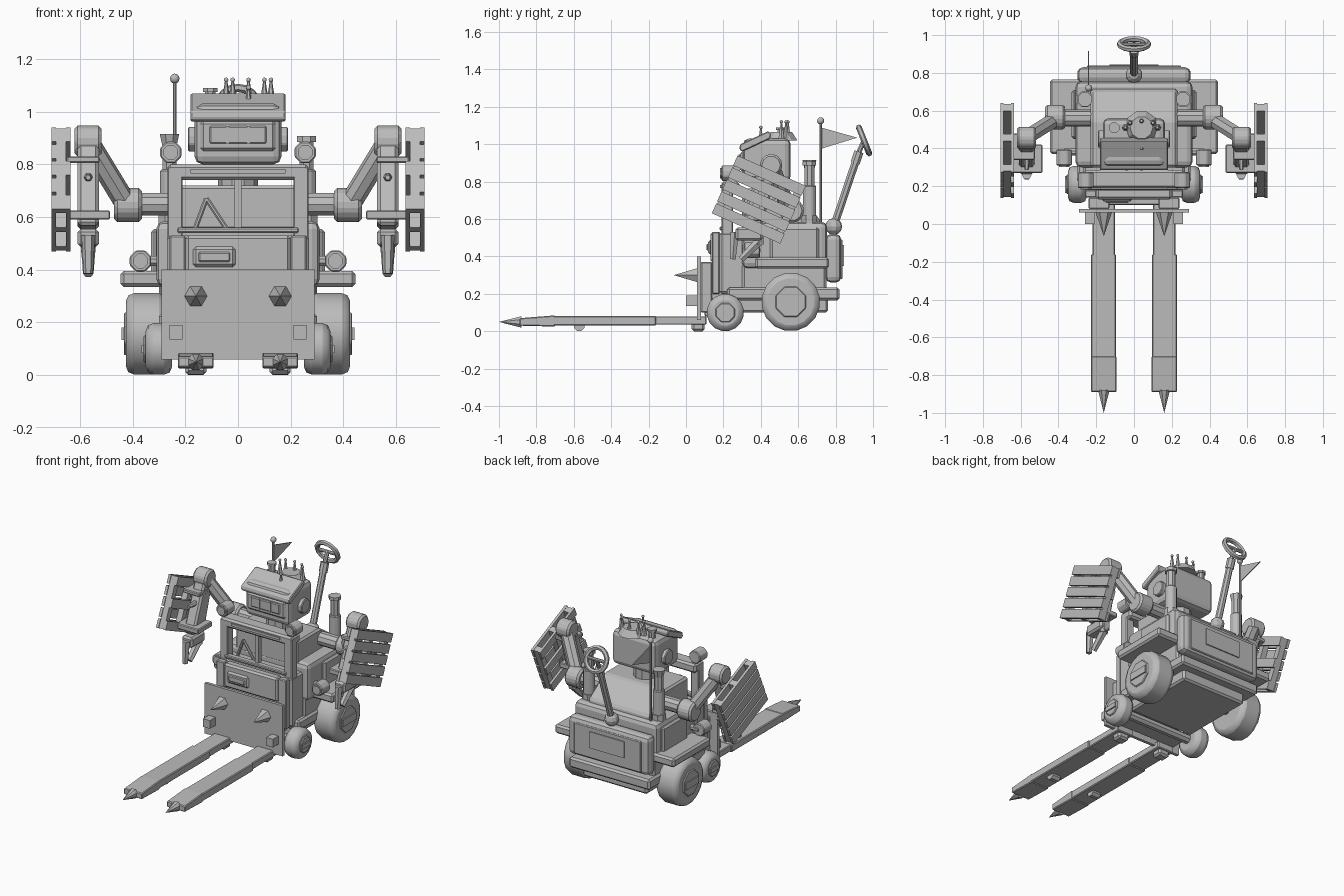
import bpy, bmesh, math
from mathutils import Vector, Matrix

cube = bpy.data.objects.get("Cube")
if cube:
    bpy.data.objects.remove(cube)

GREY = (.5, .5, .5, 1)
mat = bpy.data.materials.new("plain grey")
mat.use_nodes = True
mat.diffuse_color = GREY
mat.node_tree.nodes["Principled BSDF"].inputs["Base Color"].default_value = GREY

# Bevel widths
CRISP, SOFT, ROUNDED = .005, .012, .03


def finish(name, bm, bevel=None, pair=False):
    bmesh.ops.recalc_face_normals(bm, faces=bm.faces)
    mesh = bpy.data.meshes.new(name)
    bm.to_mesh(mesh)
    bm.free()
    mesh.materials.append(mat)
    ob = bpy.data.objects.new(name, mesh)
    bpy.context.collection.objects.link(ob)
    if bevel:
        modifier = ob.modifiers.new("bevel", 'BEVEL')
        modifier.width = bevel
        modifier.segments = 2 if bevel >= ROUNDED else 1
    if pair:
        modifier = ob.modifiers.new("mirror", 'MIRROR')
        modifier.use_mirror_merge = False
    return ob


def add_box(bm, x, y, z, matrix=Matrix()):
    low, high = (Vector(corner) for corner in zip(x, y, z))
    place = Matrix.Translation((low + high) / 2) @ Matrix.Diagonal(high - low).to_4x4()
    bmesh.ops.create_cube(bm, size=1, matrix=matrix @ place)


def box(name, x, y, z, bevel=None, pair=False):
    bm = bmesh.new()
    add_box(bm, x, y, z)
    return finish(name, bm, bevel, pair)


def wide_box(name, half_width, y, z, bevel=None):
    return box(name, (-half_width, half_width), y, z, bevel)


def rod(name, start, end, radius, tip=None, sides=8, bevel=None, pair=False):
    start, end = Vector(start), Vector(end)
    axis = end - start
    turn = axis.to_track_quat('Z', 'Y').to_matrix().to_4x4() @ Matrix.Rotation(math.pi / sides, 4, 'Z')
    bm = bmesh.new()
    bmesh.ops.create_cone(bm, cap_ends=True, segments=sides, radius1=radius,
                          radius2=radius if tip is None else tip, depth=axis.length,
                          matrix=Matrix.Translation((start + end) / 2) @ turn)
    return finish(name, bm, bevel, pair)


def upright(name, x, y, z, radius, tip=None, **options):
    return rod(name, (x, y, z[0]), (x, y, z[1]), radius, tip, **options)


def crosswise(name, x, y, z, radius, **options):
    return rod(name, (x[0], y, z), (x[1], y, z), radius, **options)


def lengthwise(name, x, y, z, radius, tip=None, **options):
    return rod(name, (x, y[0], z), (x, y[1], z), radius, tip, **options)


def ball(name, centre, radius):
    bm = bmesh.new()
    bmesh.ops.create_uvsphere(bm, u_segments=10, v_segments=6, radius=radius, matrix=Matrix.Translation(centre))
    return finish(name, bm)


def side_profile(name, x, points, bevel=None, pair=False):
    bm = bmesh.new()
    face = bm.faces.new([bm.verts.new((x[0], y, z)) for y, z in points])
    made = bmesh.ops.extrude_face_region(bm, geom=[face], use_keep_orig=True)["geom"]
    moved = [v for v in made if isinstance(v, bmesh.types.BMVert)]
    bmesh.ops.translate(bm, vec=(x[1] - x[0], 0, 0), verts=moved)
    return finish(name, bm, bevel, pair)


# Forks with spiked tips
box("fork_rear", (.1, .22), (-.2, .11), (.035, .08), CRISP, pair=True)
box("fork_sleeve", (.095, .228), (-.72, -.16), (.03, .082), CRISP, pair=True)
side_profile("fork_toe", (.092, .228), [(-.7, .025), (-.7, .085), (-.89, .07), (-.89, .03)], CRISP, pair=True)
lengthwise("fork_spike", .16, (-.88, -1), .05, .033, tip=0, pair=True)
crosswise("fork_roller", (.13, .19), -.57, .03, .03, pair=True)
box("fork_heel", (.12, .2), (.03, .1), (0, .05), SOFT, pair=True)

# Front plate, spikes and mast
wide_box("front_plate", .29, (.06, .08), (.06, .4))
lengthwise("plate_spike", .16, (.06, -.065), .3, .043, tip=0, sides=6, pair=True)
box("plate_block", (.21, .26), (0, .06), (.135, .19), pair=True)
box("mast_rail", (.13, .24), (.08, .14), (.1, .37), CRISP, pair=True)
for row in range(3):
    bottom = .08 + row * .09
    wide_box(f"mast_bar_{row}", .23, (.1, .2), (bottom, bottom + .05), CRISP)

# Cab body and open window frame
wide_box("cab_body", .27, (.18, .46), (.2, .53), SOFT)
wide_box("cab_front_panel", .2, (.13, .19), (.37, .53), SOFT)
box("panel_surround", (-.17, -.01), (.118, .14), (.41, .488), SOFT)
box("panel_grille", (-.15, -.03), (.11, .12), (.43, .467), CRISP)
box("cab_pillar", (.21, .268), (.19, .25), (.2, .79), CRISP, pair=True)
box("side_rail", (.2, .26), (.14, .18), (.2, .53), CRISP, pair=True)
wide_box("cab_top_bar", .268, (.19, .285), (.74, .8), SOFT)
wide_box("top_bar_strip", .18, (.183, .19), (.765, .782))
wide_box("window_sill", .23, (.18, .22), (.54, .56), CRISP)
wide_box("window_post", .013, (.2, .23), (.55, .75))
for side, foot in (("left", -.04), ("right", -.165)):
    rod("window_lever_" + side, (foot, .23, .55), (-.12, .23, .67), .01)

# Lamps on the roof corners and the body sides
for place, x, front, z in (("roof", .255, .19, .845), ("side", .37, .31, .433)):
    lengthwise(place + "_lamp", x, (front, front + .085), z, .044, bevel=CRISP, pair=True)
    lengthwise(place + "_lamp_lens", x, (front - .007, front), z, .03, pair=True)
crosswise("side_lamp_arm", (.26, .37), .38, .433, .02, pair=True)

# Chassis, rear body and upper torso
wide_box("chassis", .3, (.22, .82), (.165, .235), SOFT)
wide_box("chassis_belly", .24, (.25, .76), (.1, .18), SOFT)
wide_box("lower_body", .285, (.3, .75), (.22, .36), SOFT)
wide_box("rear_body", .31, (.3, .755), (.335, .585), ROUNDED)
box("body_side_panel", (.3, .33), (.45, .71), (.35, .555), SOFT, pair=True)
side_profile("upper_torso", (-.23, .23),
             [(.3, .55), (.3, .72), (.55, .72), (.71, .61), (.72, .55)], SOFT)
wide_box("counterweight", .3, (.745, .83), (.26, .52), ROUNDED)
wide_box("rear_plate", .25, (.825, .838), (.28, .49), CRISP)
wide_box("rear_hatch", .13, (.835, .845), (.35, .46))
box("fender", (.27, .445), (.37, .765), (.335, .395), SOFT, pair=True)

# Wheels resting on the ground
for end, y, radius, inner, outer in (("front", .21, .1, .25, .35), ("rear", .56, .157, .27, .425)):
    crosswise(end + "_tyres", (inner, outer), y, radius, radius, sides=16, bevel=ROUNDED, pair=True)
    crosswise(end + "_hubs", (inner, outer + .008), y, radius, radius * .56, bevel=CRISP, pair=True)
    reach, half = radius * .45, radius * .15
    box(end + "_hub_bars", (outer, outer + .016), (y - reach, y + reach), (radius - half, radius + half), pair=True)
    crosswise(end + "_axle", (-inner, inner), y, radius, .03)

# Exhaust stacks, capped on the left and flared on the right
STACK_X, STACK_Y = .26, .66
upright("stack_base", STACK_X, STACK_Y, (.57, .62), .045, pair=True)
upright("stack_body", STACK_X, STACK_Y, (.61, .78), .038, bevel=CRISP, pair=True)
upright("stack_pipe", STACK_X, STACK_Y, (.77, .885), .029, pair=True)
upright("left_stack_cap", STACK_X, STACK_Y, (.885, .907), .039)
upright("right_stack_flare", -STACK_X, STACK_Y, (.865, .915), .028, tip=.04)

# Flag
FLAG_X, FLAG_Y = -.24, .72
upright("flag_pole", FLAG_X, FLAG_Y, (.56, 1.12), .008)
ball("flag_pole_knob", (FLAG_X, FLAG_Y, 1.125), .019)
side_profile("flag", (FLAG_X - .003, FLAG_X + .003), [(FLAG_Y, 1.09), (FLAG_Y, .975), (.915, 1.035)])

# Rear steering column and wheel
joint = Vector((0, .79, .56))
collar = Vector((0, .925, .96))
hub = Vector((0, .952, 1.02))
ball("column_joint", joint, .045)
rod("steering_column", joint, collar, .022)
rod("column_collar", joint.lerp(collar, .85), collar, .027)
rod("steering_stem", collar, hub, .014)
crosswise("steering_spoke", (-.07, .07), hub.y, hub.z, .011)
bm = bmesh.new()
tilt = Vector((0, .93, .37)).to_track_quat('Z', 'Y').to_matrix().to_4x4()
bmesh.ops.create_circle(bm, segments=6, radius=.016,
                        matrix=Matrix.Translation((.075, 0, 0)) @ Matrix.Rotation(math.pi / 2, 4, 'X'))
bmesh.ops.spin(bm, geom=bm.verts[:] + bm.edges[:], axis=(0, 0, 1), cent=(0, 0, 0),
               angle=math.tau, steps=16, use_merge=True)
bmesh.ops.transform(bm, verts=bm.verts, matrix=Matrix.Translation(hub) @ tilt)
finish("steering_ring", bm)

# Head
upright("neck", 0, .43, (.7, .82), .075, sides=10)
wide_box("head", .165, (.305, .56), (.8, 1.03), ROUNDED)
wide_box("face_surround", .143, (.292, .32), (.85, .965), SOFT)
wide_box("face_screen", .108, (.285, .3), (.878, .945), CRISP)
box("face_divider", (.035, .045), (.281, .29), (.878, .945), pair=True)
crosswise("ear", (.14, .19), .45, .895, .05, bevel=CRISP, pair=True)
side_profile("visor", (-.18, .18),
             [(.285, .975), (.3, .96), (.45, 1.03), (.455, 1.055), (.44, 1.07), (.29, 1)], CRISP)

# Crown of knobbed spikes
CROWN_X, CROWN_Y = .04, .51
upright("crown_dome", CROWN_X, CROWN_Y, (1.02, 1.065), .09, tip=.06, sides=10)
upright("crown_cap", -.105, CROWN_Y, (1.02, 1.08), .022)
upright("crown_cap_lid", -.105, CROWN_Y, (1.075, 1.09), .03)
for i in range(6):
    angle = math.pi * i / 4
    x, y, z = CROWN_X + .085 * math.cos(angle), CROWN_Y + .035 * math.sin(angle), 1.03
    if i == 5:
        x, y, z = CROWN_X, .4, 1
    upright(f"crown_spike_{i}", x, y, (z, z + .09), .018, tip=.004, sides=6)
    ball(f"crown_spike_knob_{i}", (x, y, z + .09), .009)

# Arms
ARM_X = .568
crosswise("shoulder_shaft", (.2, .39), .56, .648, .045, sides=10, pair=True)
crosswise("shoulder_joint", (.365, .47), .565, .645, .068, sides=10, bevel=SOFT, pair=True)
rod("upper_arm", (.425, .55, .65), (ARM_X, .46, .885), .042, pair=True)
crosswise("elbow", (.518, .62), .455, .888, .062, sides=10, bevel=SOFT, pair=True)
side_profile("forearm", (.528, .608), [(.4, .88), (.49, .85), (.4, .55), (.28, .57)], SOFT, pair=True)
lengthwise("forearm_bolt", ARM_X, (.36, .285), .75, .018, tip=.01, sides=6, pair=True)
box("forearm_clamp_top", (.525, .65), (.34, .48), (.805, .83), CRISP, pair=True)
box("forearm_clamp_low", (.485, .65), (.27, .42), (.59, .625), CRISP, pair=True)

# Gripping hands
box("wrist", (.528, .608), (.265, .41), (.485, .555), SOFT, pair=True)
rod("front_finger", (ARM_X, .26, .53), (ARM_X, .25, .385), .026, tip=.018, sides=6, pair=True)
upright("rear_finger_upper", ARM_X, .39, (.465, .52), .028, sides=6, pair=True)
rod("rear_finger_tip", (ARM_X, .4, .49), (ARM_X, .295, .385), .028, tip=.02, sides=6, pair=True)

# Pallets carried as shields
tilt = Matrix.Translation((0, .39, .705)) @ Matrix.Rotation(math.radians(-24), 4, 'X')
bm = bmesh.new()
for slat in range(5):
    bottom = slat * .07 - .17
    span, height = (-.2, .2), (bottom, bottom + .058)
    add_box(bm, (.69, .708), span, height, tilt)
    if slat % 2 == 0:
        add_box(bm, (.636, .652), span, height, tilt)
for y in (-.175, 0, .175):
    add_box(bm, (.652, .69), (y - .02, y + .02), (-.168, .166), tilt)
finish("pallet_shields", bm, pair=True)

# Smooth the round parts while keeping hard edges
for ob in bpy.context.scene.objects:
    is_round = any(word in ob.name for word in ("tyres", "steering_ring", "knob"))
    ob.select_set(is_round)
    if is_round:
        bpy.context.view_layer.objects.active = ob
bpy.ops.object.shade_smooth_by_angle(angle=math.radians(35))
